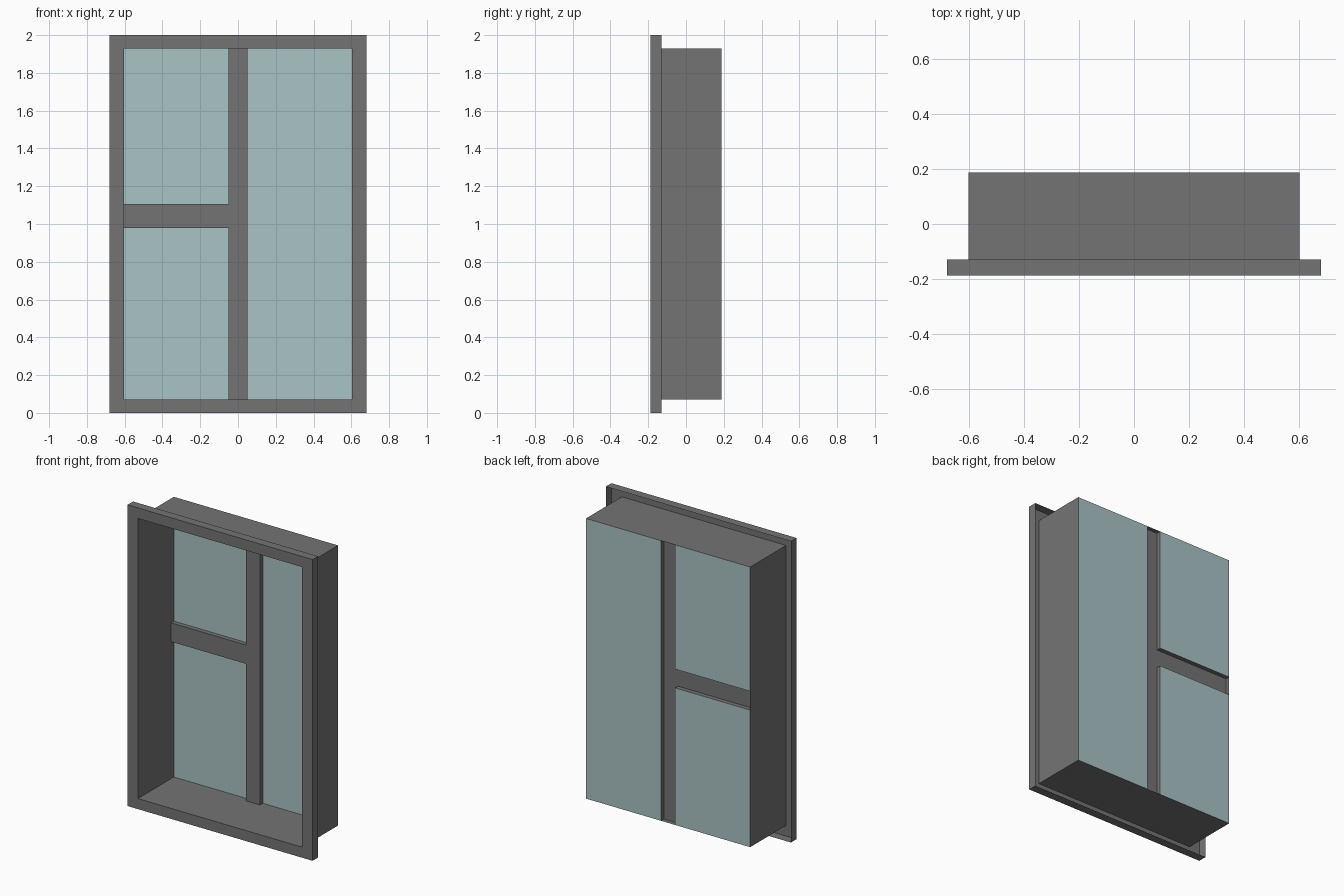
import bpy

if "Cube" in bpy.data.objects:
    bpy.data.objects.remove(bpy.data.objects["Cube"])

FRONT, RIM, BACK = -0.188, -0.13, 0.188   # depth stations along y
BAR = 0.158                               # front face of the glazing bars
X, Z0, Z1 = 0.603, 0.07, 1.93             # opening
M, B0, B1 = 0.051, 0.98, 1.105            # mullion half width, crossbar heights


def colour(name, rgb):
    mat = bpy.data.materials.new(name)
    mat.diffuse_color = (*rgb, 1)
    mat.use_nodes = True
    mat.node_tree.nodes["Principled BSDF"].inputs["Base Color"].default_value = mat.diffuse_color
    return mat


glass = colour("glass", (0.40, 0.55, 0.56))
frame = colour("dark_grey_frame", (0.175, 0.175, 0.175))


def add_mesh(name, verts, faces, mat=frame):
    me = bpy.data.meshes.new(name)
    me.from_pydata(verts, [], faces)
    me.materials.append(mat)
    ob = bpy.data.objects.new(name, me)
    bpy.context.collection.objects.link(ob)
    return ob


def rect(x0, x1, z0, z1, y):
    return [(x0, y, z0), (x1, y, z0), (x1, y, z1), (x0, y, z1)]


def bridge(a, b, n, skip=()):
    """Quads joining two closed rings that start at index a and b."""
    return [(a + j, a + (j + 1) % n, b + (j + 1) % n, b + j)
            for j in range(n) if j not in skip]


# Front flange: open-backed rim and face
add_mesh("front_flange",
         rect(-0.68, 0.68, 0, 2, RIM) + rect(-0.68, 0.68, 0, 2, FRONT)
         + rect(-X, X, Z0, Z1, FRONT),
         bridge(0, 4, 4) + bridge(4, 8, 4))

# Deep thin sleeve behind the flange
add_mesh("sleeve", rect(-X, X, Z0, Z1, FRONT) + rect(-X, X, Z0, Z1, BACK),
         bridge(0, 4, 4))

# T-shaped glazing bars: hollow channel open to the back, ends meet the sleeve
outline = [(-M, Z0), (M, Z0), (M, Z1), (-M, Z1),
           (-M, B1), (-X, B1), (-X, B0), (-M, B0)]
add_mesh("glazing_bars",
         [(x, BACK, z) for x, z in outline] + [(x, BAR, z) for x, z in outline],
         bridge(0, 8, 8, skip=(0, 2, 5)) + [(8, 9, 10, 11, 12, 15), (15, 12, 13, 14)])

# Glass panes
for name, x0, x1, z0, z1 in (("pane_upper_left", -X, -M, B1, Z1),
                             ("pane_lower_left", -X, -M, Z0, B0),
                             ("pane_right", M, X, Z0, Z1)):
    add_mesh(name, rect(x0, x1, z0, z1, BACK), [(0, 1, 2, 3)], glass)
